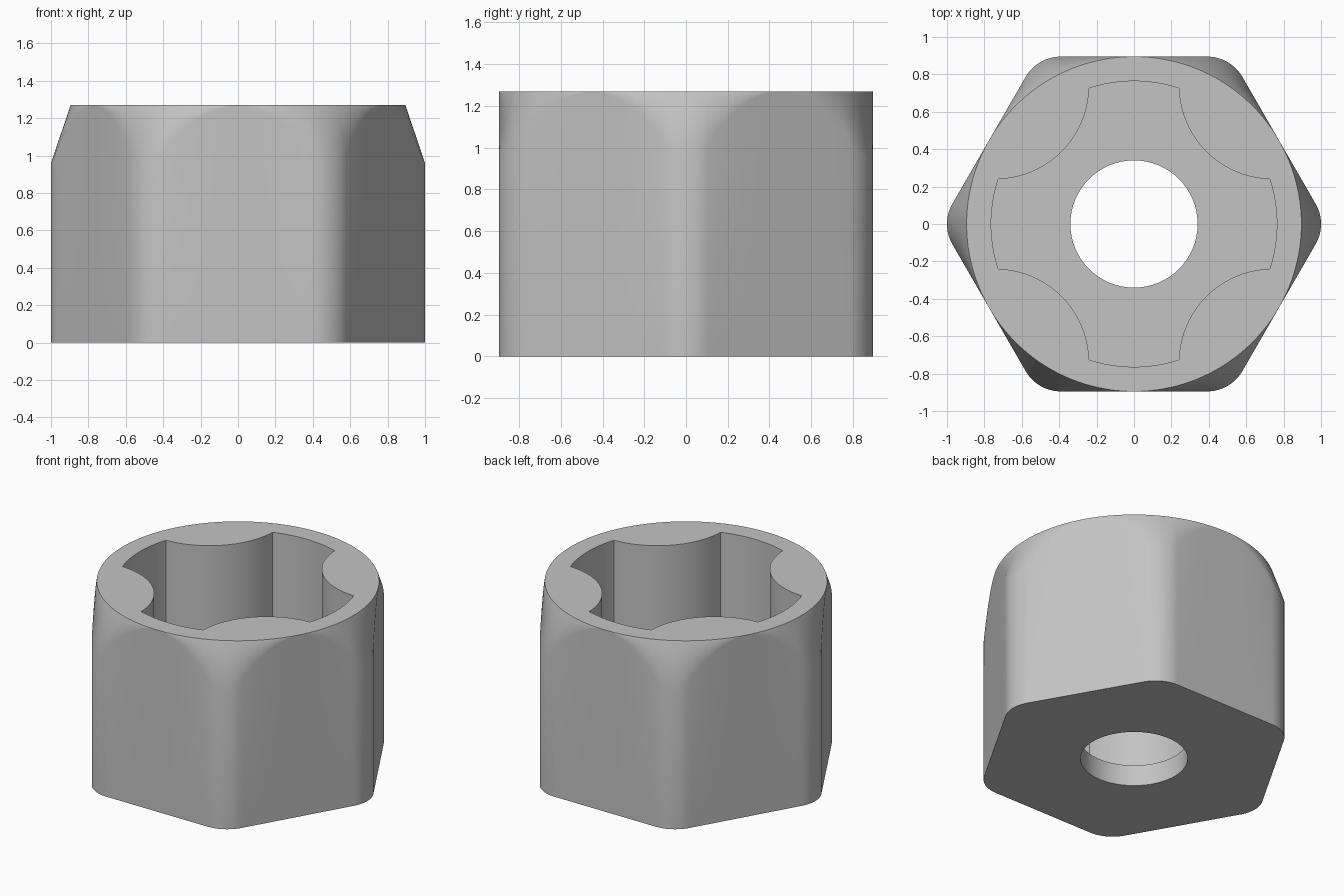
import bpy
import bmesh
from math import cos, sin, pi, hypot, atan2, radians
from mathutils import Vector

if "Cube" in bpy.data.objects:
    bpy.data.objects.remove(bpy.data.objects["Cube"])

HEIGHT, FLAT = 1.27, 0.895        # overall height, half width across flats
CORNER = 0.2165                   # vertical edge rounding
SLOPE = 0.31 / 0.105              # steepness of the top chamfer cone
FLOOR, BORE = 0.147, 0.34

steel = bpy.data.materials.new("grey_steel")
steel.use_nodes = True
colour = (0.55, 0.55, 0.55, 1)
steel.diffuse_color = colour
steel.node_tree.nodes["Principled BSDF"].inputs["Base Color"].default_value = colour


def arc(cx, cy, r, a0, a1, n):
    return [(cx + r * cos(a0 + (a1 - a0) * i / n), cy + r * sin(a0 + (a1 - a0) * i / n))
            for i in range(n + 1)]


def loft(name, rings):
    """Skin a stack of equal-length rings and cap both ends."""
    bm = bmesh.new()
    loops = [[bm.verts.new(p) for p in ring] for ring in rings]
    n = len(loops[0])
    for low, high in zip(loops, loops[1:]):
        for i in range(n):
            j = (i + 1) % n
            bm.faces.new((low[i], low[j], high[j], high[i]))
    bm.faces.new(loops[0][::-1])
    bm.faces.new(loops[-1])
    bmesh.ops.remove_doubles(bm, verts=bm.verts, dist=0.0001)
    bmesh.ops.recalc_face_normals(bm, faces=bm.faces)
    mesh = bpy.data.meshes.new(name)
    bm.to_mesh(mesh)
    bm.free()
    mesh.materials.append(steel)
    obj = bpy.data.objects.new(name, mesh)
    bpy.context.collection.objects.link(obj)
    return obj


def prism(name, outline, z0, z1):
    return loft(name, [[(x, y, z) for x, y in outline] for z in (z0, z1)])


# Rounded hexagon outline, with the flats subdivided for the chamfer curves
corners = []
reach = (FLAT - CORNER) / cos(pi / 6)
for k in range(6):
    a = k * pi / 3
    corners.append(arc(reach * cos(a), reach * sin(a), CORNER, a - pi / 6, a + pi / 6, 12))
outline = []
for k, corner in enumerate(corners):
    outline += corner
    start, end = Vector(corner[-1]), Vector(corners[(k + 1) % 6][0])
    outline += [tuple(start.lerp(end, i / 20)) for i in range(1, 20)]

# Body: straight sides up to the chamfer cone, then in to the round top
bottom = [(x, y, 0) for x, y in outline]
shoulder = [(x, y, HEIGHT - max(0, hypot(x, y) - FLAT) * SLOPE) for x, y in outline]
rim = [(FLAT * x / hypot(x, y), FLAT * y / hypot(x, y), HEIGHT) for x, y in outline]
body = loft("hex_body", [bottom, shoulder, rim])

# Four-lobed socket: outer arcs joined by scooped corners
lobes = []
tip = atan2(0.24, 0.725)
for k in range(4):
    turn = k * pi / 2
    lobes += arc(0, 0, 0.764, turn - tip, turn + tip, 12)
    mid = turn + pi / 4
    scoop = arc(0.74 * 2 ** 0.5 * cos(mid), 0.74 * 2 ** 0.5 * sin(mid), 0.5,
                turn + 1.5 * pi, turn + pi, 24)
    lobes += scoop[1:-1]

cutters = [prism("socket_cutter", lobes, FLOOR, HEIGHT + 0.2),
           prism("bore_cutter", arc(0, 0, BORE, 0, 2 * pi, 64)[:-1], -0.2, FLOOR + 0.2)]

# Cut the socket and the through hole
bpy.context.view_layer.objects.active = body
body.select_set(True)
for cutter in cutters:
    cutter.hide_render = True
    cut = body.modifiers.new(cutter.name, 'BOOLEAN')
    cut.operation = 'DIFFERENCE'
    cut.solver = 'EXACT'
    cut.object = cutter
    bpy.ops.object.modifier_apply(modifier=cut.name)
    bpy.data.objects.remove(cutter)

# Smooth shading with crisp rims and clean flats
bpy.ops.object.shade_smooth_by_angle(angle=radians(30))
weighted = body.modifiers.new("clean_flats", 'WEIGHTED_NORMAL')
weighted.keep_sharp = True
